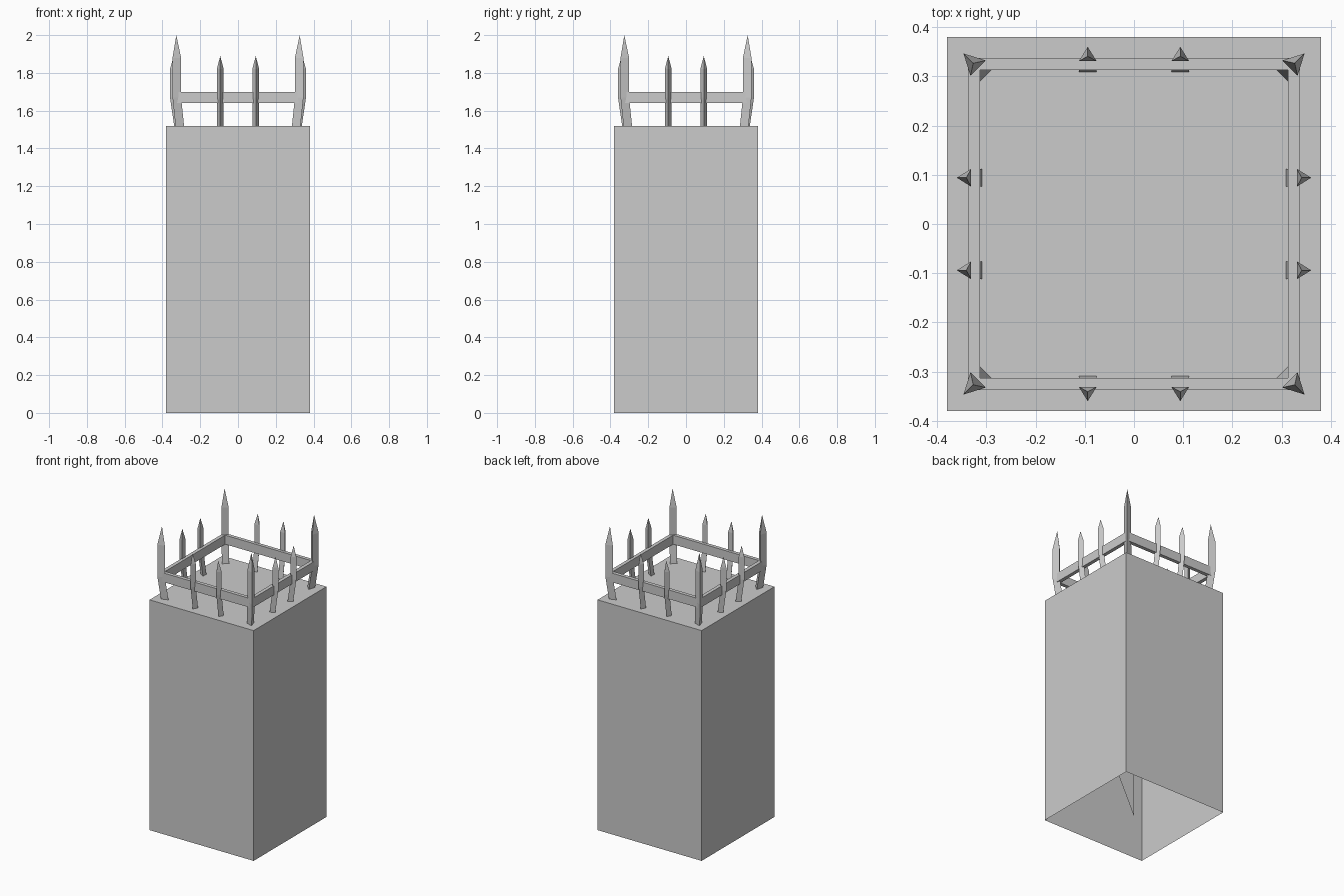
import bpy, bmesh
from math import radians
from mathutils import Matrix, Vector

cube = bpy.data.objects.get("Cube")
if cube:
    bpy.data.objects.remove(cube)

HALF, TOP = 0.38, 1.52

grey = bpy.data.materials.new("stone_grey")
grey.use_nodes = True
grey.diffuse_color = (0.6, 0.6, 0.6, 1)
grey.node_tree.nodes["Principled BSDF"].inputs["Base Color"].default_value = (0.6, 0.6, 0.6, 1)


def finish(name, bm, recalc=True):
    """Turn a bmesh into a flat-shaded grey object."""
    if recalc:
        bmesh.ops.recalc_face_normals(bm, faces=bm.faces)
    mesh = bpy.data.meshes.new(name)
    bm.to_mesh(mesh)
    bm.free()
    mesh.materials.append(grey)
    obj = bpy.data.objects.new(name, mesh)
    bpy.context.collection.objects.link(obj)
    return obj


def spike(name, angle, inner, outer, half_width, side, shoulder, tip):
    """Three-sided stake that leans outward, rises straight and ends in a point."""
    bm = bmesh.new()
    lean = 0.022
    rings = []
    for z, shift in ((TOP, -lean), (1.67, 0), (shoulder, 0)):
        section = ((outer, 0), (inner, half_width), (inner, -half_width))
        rings.append([bm.verts.new((r + shift, side + w, z)) for r, w in section])
    for low, high in zip(rings, rings[1:]):
        for i in range(3):
            j = (i + 1) % 3
            bm.faces.new((low[i], low[j], high[j], high[i]))
    point = bm.verts.new(((outer + 2 * inner) / 3, side, tip))
    for i in range(3):
        bm.faces.new((rings[-1][i], rings[-1][(i + 1) % 3], point))
    bm.transform(Matrix.Rotation(radians(angle), 4, "Z"))
    finish(name, bm)


# Tower: a block with an open underside
bm = bmesh.new()
bmesh.ops.create_cube(bm, size=1)
bm.transform(Matrix.Translation((0, 0, TOP / 2)) @ Matrix.Diagonal((2 * HALF, 2 * HALF, TOP, 1)))
bmesh.ops.recalc_face_normals(bm, faces=bm.faces)
under = [f for f in bm.faces if f.normal.z < -0.5]
bmesh.ops.delete(bm, geom=under, context="FACES_ONLY")
finish("tower", bm, recalc=False)

# Thin triangular web inside the hollow tower
bm = bmesh.new()
web = [(0, 0, 0), (0, 0, TOP / 2), (HALF, 0, TOP / 2)]
bm.faces.new([bm.verts.new(Vector(p)) for p in web])
finish("inner_web", bm, recalc=False)

# Square rail that ties the spikes together
bm = bmesh.new()
corners = ((-1, -1), (1, -1), (1, 1), (-1, 1))
section = ((0.337, 1.64), (0.337, 1.70), (0.313, 1.70), (0.313, 1.64))
loops = [[bm.verts.new((x * r, y * r, z)) for r, z in section] for x, y in corners]
for i in range(4):
    a, b = loops[i], loops[(i + 1) % 4]
    for k in range(4):
        n = (k + 1) % 4
        bm.faces.new((a[k], b[k], b[n], a[n]))
finish("rail", bm)

# Tall spikes on the corners, two short spikes along each side
for n in range(4):
    spike(f"corner_spike_{n + 1}", 45 + 90 * n, 0.448, 0.490, 0.022, 0, 1.88, 2.0)
    for label, side in (("a", -0.094), ("b", 0.094)):
        spike(f"side_spike_{n + 1}{label}", 90 * n, 0.331, 0.360, 0.018, side, 1.82, 1.89)
